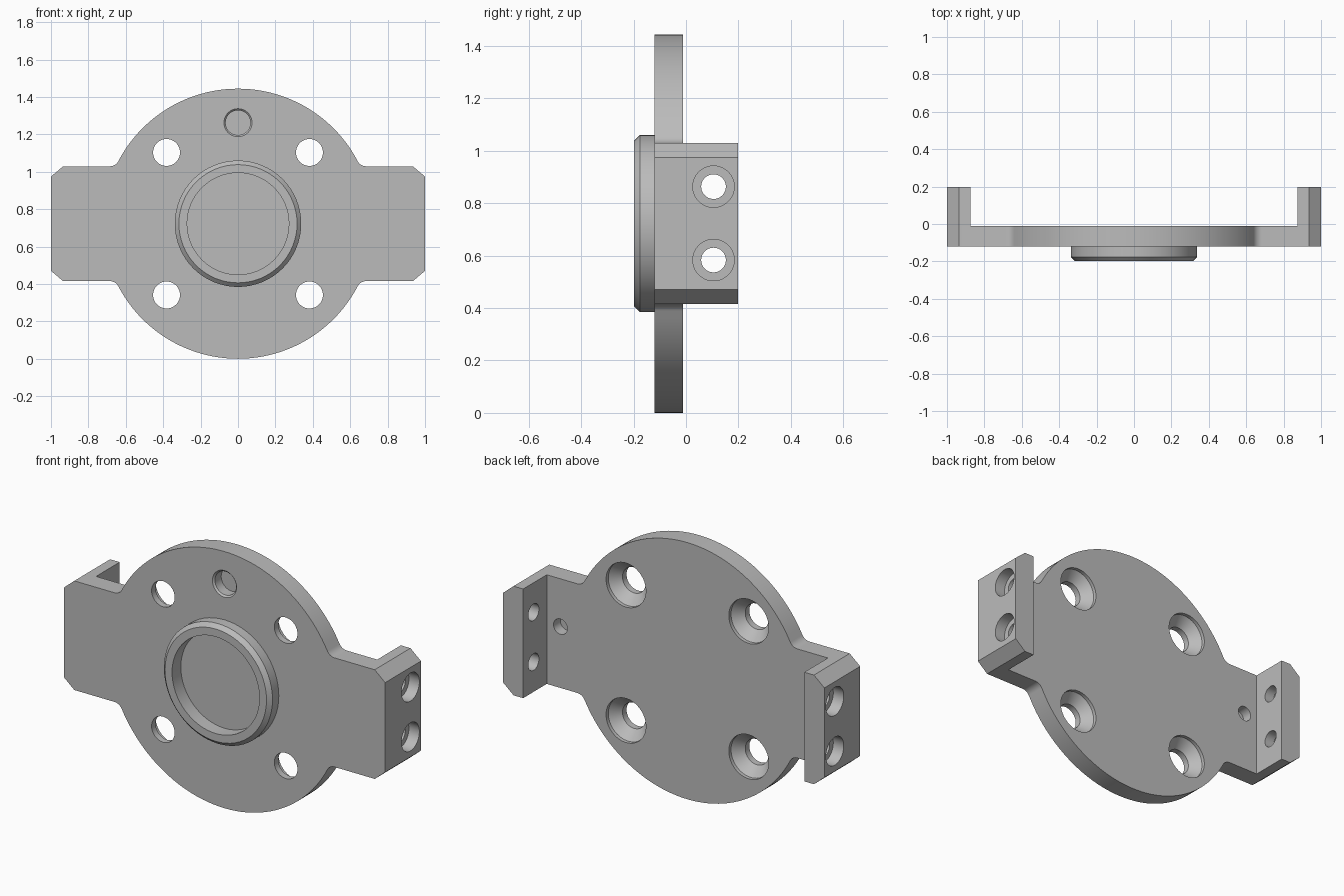
import bpy, bmesh, math
from mathutils import Vector, Matrix

if "Cube" in bpy.data.objects:
    bpy.data.objects.remove(bpy.data.objects["Cube"], do_unlink=True)

metal = bpy.data.materials.new("plain_grey")
metal.use_nodes = True
GREY = (0.5, 0.5, 0.5, 1)
metal.diffuse_color = GREY
metal.node_tree.nodes["Principled BSDF"].inputs["Base Color"].default_value = GREY

ZC = 0.722                  # centre height and disc radius
FRONT, BACK, TIP = -0.12, -0.012, 0.198
ARM = 0.307                 # half height of the side arms
SIDES = 64


def make_object(name, bm):
    bmesh.ops.recalc_face_normals(bm, faces=bm.faces)
    mesh = bpy.data.meshes.new(name)
    bm.to_mesh(mesh)
    bm.free()
    obj = bpy.data.objects.new(name, mesh)
    bpy.context.collection.objects.link(obj)
    mesh.materials.append(metal)
    return obj


def extrude_outline(name, outline, y0, y1):
    """Extrude an (x, z) outline from y0 to y1."""
    bm = bmesh.new()
    face = bm.faces.new([bm.verts.new((x, y0, z + ZC)) for x, z in outline])
    grown = bmesh.ops.extrude_face_region(bm, geom=[face])["geom"]
    moved = [v for v in grown if isinstance(v, bmesh.types.BMVert)]
    bmesh.ops.translate(bm, verts=moved, vec=(0, y1 - y0, 0))
    return make_object(name, bm)


def lathe(name, profile, origin, axis, ring=False):
    """Turn (radius, distance) points around an axis; rings close on themselves."""
    turn = Vector((0, 0, 1)).rotation_difference(Vector(axis)).to_matrix().to_4x4()
    place = Matrix.Translation(origin) @ turn
    bm = bmesh.new()
    loops = []
    for r, d in profile:
        loops.append([bm.verts.new(place @ Vector((r * math.cos(a), r * math.sin(a), d)))
                      for a in (math.tau * i / SIDES for i in range(SIDES))])
    pairs = list(zip(loops, loops[1:]))
    if ring:
        pairs.append((loops[-1], loops[0]))
    else:
        bm.faces.new(loops[0])
        bm.faces.new(loops[-1])
    for a, b in pairs:
        for i in range(SIDES):
            j = (i + 1) % SIDES
            bm.faces.new((a[i], a[j], b[j], b[i]))
    return make_object(name, bm)


def activate(obj):
    bpy.ops.object.select_all(action="DESELECT")
    obj.select_set(True)
    bpy.context.view_layer.objects.active = obj


def cut(target, cutters):
    activate(target)
    for cutter in cutters:
        mod = target.modifiers.new("hole", "BOOLEAN")
        mod.operation = "DIFFERENCE"
        mod.solver = "EXACT"
        mod.object = cutter
        bpy.ops.object.modifier_apply(modifier=mod.name)
        bpy.data.objects.remove(cutter, do_unlink=True)


def smooth(obj):
    activate(obj)
    bpy.ops.object.shade_smooth_by_angle(angle=math.radians(25))


# Quarter outline: chamfered arm end, fillet into disc, disc arc to the top
R, FILLET = ZC, 0.05
fx, fz = math.sqrt((R + FILLET) ** 2 - (ARM + FILLET) ** 2), ARM + FILLET
meet = math.atan2(fz, fx)
quarter = [(1.0, ARM - 0.055), (0.935, ARM)]
for i in range(9):
    a = -math.pi / 2 - (math.pi / 2 - meet) * i / 8
    quarter.append((fx + FILLET * math.cos(a), fz + FILLET * math.sin(a)))
for i in range(1, 25):
    a = meet + (math.pi / 2 - meet) * i / 24
    quarter.append((R * math.cos(a), R * math.sin(a)))
half = quarter + [(-x, z) for x, z in reversed(quarter[:-1])]
outline = half + [(x, -z) for x, z in reversed(half)]
plate = extrude_outline("mounting_plate", outline, FRONT, BACK)

# Countersunk screw holes, bored from the back
holes = []
for x in (-0.382, 0.382):
    for z in (-0.381, 0.381):
        holes.append(lathe("screw_cutter",
                           [(0.124, -0.02), (0.124, 0.02), (0.072, 0.072), (0.072, 0.15)],
                           (x, BACK, ZC + z), (0, -1, 0)))
# Small blind holes beside the flanges
for x in (-0.79, 0.79):
    holes.append(lathe("pin_cutter", [(0.043, -0.02), (0.043, 0.06)],
                       (x, BACK, 0.76), (0, -1, 0)))
# Blind locating hole with a chamfered rim at the front
holes.append(lathe("locator_cutter",
                   [(0.085, -0.01), (0.075, 0), (0.066, 0.009), (0.066, 0.065)],
                   (0, FRONT, 1.262), (0, 1, 0)))
cut(plate, holes)
smooth(plate)

# Raised ring on the front
boss = lathe("front_ring",
             [(0.338, -0.01), (0.338, 0.056), (0.316, 0.078), (0.272, 0.078), (0.272, -0.01)],
             (0, FRONT, ZC), (0, -1, 0), ring=True)
smooth(boss)

# Side flanges with counterbored holes
for side, name in ((1, "left_flange"), (-1, "right_flange")):
    top = [(0.875, ARM), (0.935, ARM), (1.0, ARM - 0.055)]
    shape = top + [(x, -z) for x, z in reversed(top)]
    flange = extrude_outline(name, [(side * x, z) for x, z in shape], BACK, TIP)
    bores = [lathe("bore_cutter",
                   [(0.079, -0.02), (0.079, 0.065), (0.047, 0.065), (0.047, 0.16)],
                   (side, 0.105, z), (-side, 0, 0)) for z in (0.583, 0.863)]
    cut(flange, bores)
    smooth(flange)
